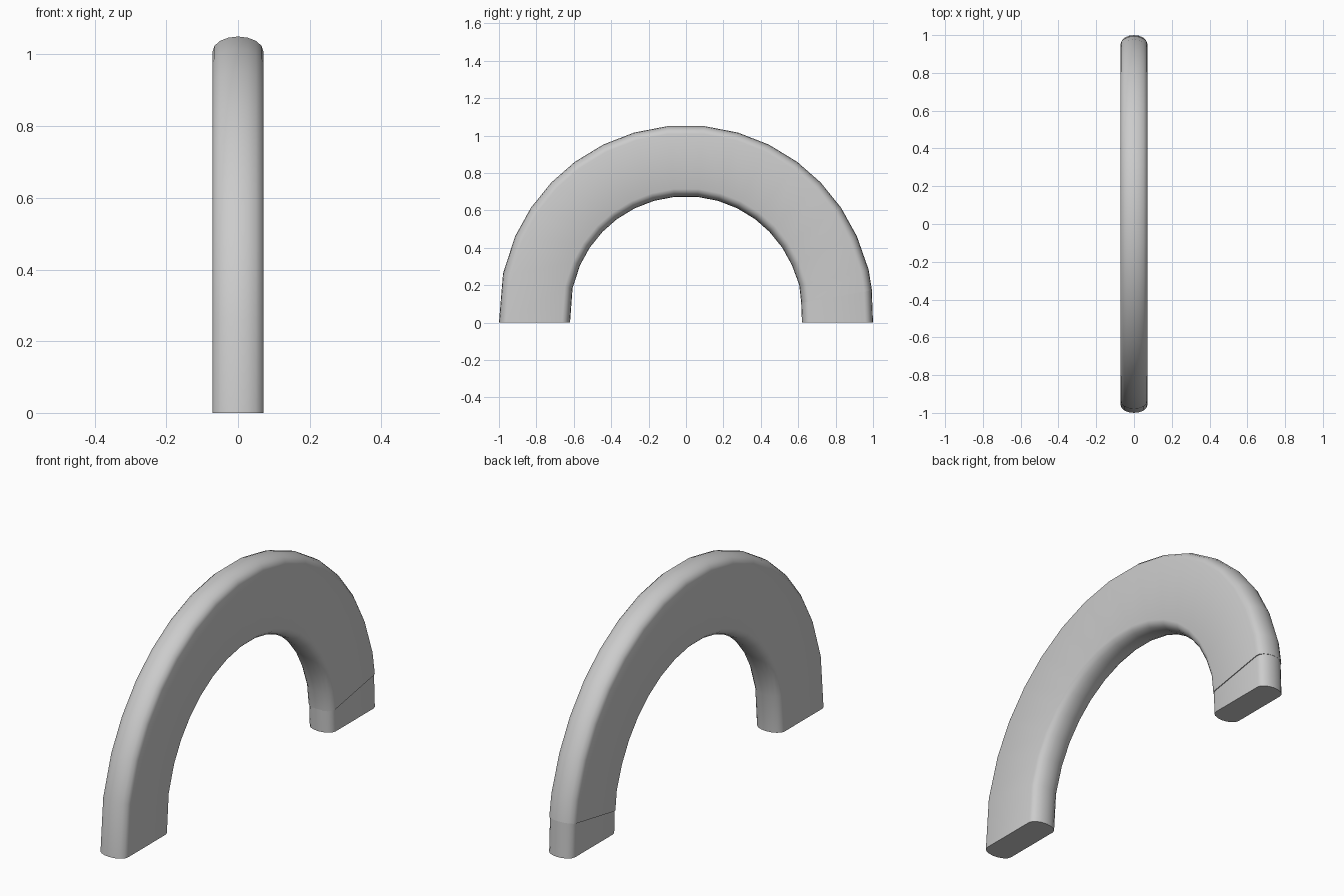
import bpy, bmesh
from math import sin, cos, pi, radians

if "Cube" in bpy.data.objects:
    bpy.data.objects.remove(bpy.data.objects["Cube"])

R_IN, R_OUT, CZ = 0.62, 1.0, 0.055
CAP = 0.042          # depth of the rounded rims


def section(half):
    """Flat-sided band section with elliptical rims: (x, radius) pairs."""
    pts = []
    for i in range(9):
        t = -pi / 2 + pi * i / 8
        pts.append((half * sin(t), R_OUT - CAP + CAP * cos(t)))
    for i in range(9):
        t = pi / 2 - pi * i / 8
        pts.append((half * sin(t), R_IN + CAP - CAP * cos(t)))
    return pts


def sweep(name, rings):
    """Bridge closed rings of points and cap both ends."""
    bm = bmesh.new()
    vs = [[bm.verts.new(p) for p in ring] for ring in rings]
    n = len(vs[0])
    for a, b in zip(vs, vs[1:]):
        for i in range(n):
            j = (i + 1) % n
            bm.faces.new((a[i], a[j], b[j], b[i]))
    bm.faces.new(vs[0])
    bm.faces.new(vs[-1])
    bmesh.ops.recalc_face_normals(bm, faces=bm.faces[:])
    me = bpy.data.meshes.new(name)
    bm.to_mesh(me)
    bm.free()
    ob = bpy.data.objects.new(name, me)
    bpy.context.collection.objects.link(ob)
    bpy.ops.object.select_all(action='DESELECT')
    ob.select_set(True)
    bpy.context.view_layer.objects.active = ob
    bpy.ops.object.shade_smooth_by_angle(angle=radians(35))
    return ob


def slant(r):
    return 0.105 + 0.068 * (r - R_IN) / (R_OUT - R_IN)


# arch band: from the front foot over the top to the slanted joint
quarter = [12, 24, 34, 44, 53.5, 63.7, 73.9, 84.3]
angles = [180 - a for a in quarter] + quarter[::-1]
prof = section(0.071)
rings = [[(x, -r, 0) for x, r in prof]]
for a in angles[:-1]:
    c, s = cos(radians(a)), sin(radians(a))
    rings.append([(x, r * c, CZ + r * s) for x, r in prof])
c, s = cos(radians(12.5)), sin(radians(12.5))
rings.append([(x, r * c, CZ + r * s + 0.012) for x, r in prof])
rings.append([(x, r * 0.994, slant(r)) for x, r in prof])
sweep("arch_band", rings)

# back foot: slightly slimmer block below the joint
foot = section(0.067)
sweep("back_foot", [[(x, r, 0) for x, r in foot],
                    [(x, r * 0.993, slant(r) + 0.005) for x, r in foot]])
